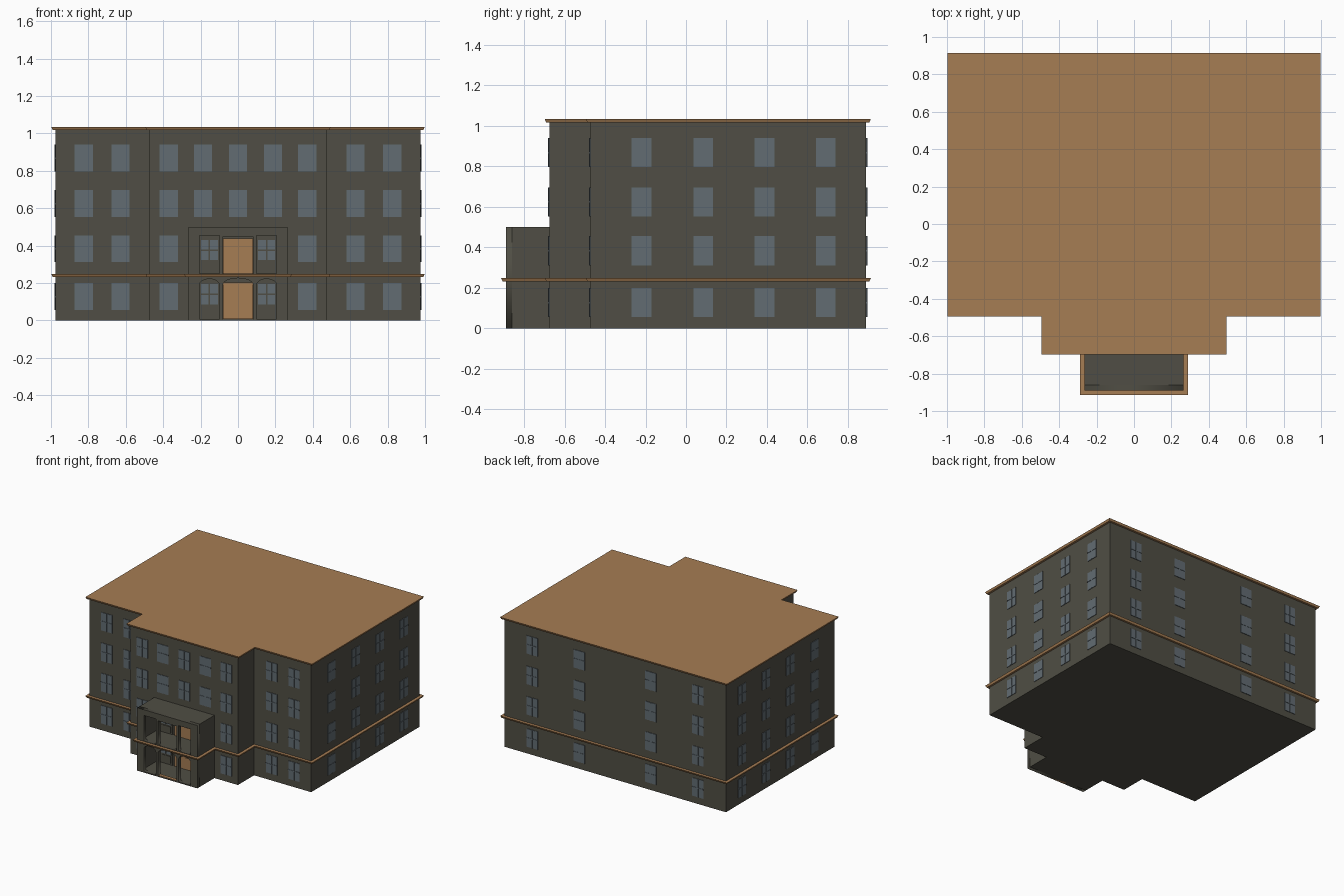
import bpy, bmesh, math

if "Cube" in bpy.data.objects:
    bpy.data.objects.remove(bpy.data.objects["Cube"])


def material(name, rgb):
    m = bpy.data.materials.new(name)
    m.diffuse_color = (*rgb, 1)
    m.use_nodes = True
    m.node_tree.nodes["Principled BSDF"].inputs["Base Color"].default_value = m.diffuse_color
    return m


WALL = material("dark stone", (0.080, 0.076, 0.058))
TRIM = material("brown trim", (0.38, 0.205, 0.088))
GLASS = material("blue grey glass", (0.122, 0.150, 0.170))


def finish(bm, name, mat):
    bmesh.ops.recalc_face_normals(bm, faces=bm.faces)
    me = bpy.data.meshes.new(name)
    bm.to_mesh(me)
    bm.free()
    me.materials.append(mat)
    ob = bpy.data.objects.new(name, me)
    bpy.context.collection.objects.link(ob)
    return ob


def add_box(bm, x0, x1, y0, y1, z0, z1):
    verts = bmesh.ops.create_cube(bm, size=1)["verts"]
    for v in verts:
        v.co = ((x0 + x1) / 2 + v.co.x * (x1 - x0),
                (y0 + y1) / 2 + v.co.y * (y1 - y0),
                (z0 + z1) / 2 + v.co.z * (z1 - z0))


def boxes(name, mat, items):
    bm = bmesh.new()
    for b in items:
        add_box(bm, *b)
    return finish(bm, name, mat)


BACK, WING, BAY, PORCH = 0.89, -0.472, -0.675, -0.89


def footprint(d, porch=False):
    """Stepped plan outline pushed out by d, mirrored about x = 0."""
    half = [(0.975 + d, BACK + d), (0.975 + d, WING - d),
            (0.472 + d, WING - d), (0.472 + d, BAY - d)]
    if porch:
        half += [(0.265 + d, BAY - d), (0.265 + d, PORCH - d)]
    return half + [(-x, y) for x, y in reversed(half)]


def prism(name, mat, lower, upper, z0, z1):
    bm = bmesh.new()
    a = [bm.verts.new((x, y, z0)) for x, y in lower]
    b = [bm.verts.new((x, y, z1)) for x, y in upper]
    n = len(a)
    for i in range(n):
        j = (i + 1) % n
        bm.faces.new((a[i], a[j], b[j], b[i]))
    bm.faces.new(a)
    bm.faces.new(b)
    return finish(bm, name, mat)


# Main mass, roof and string course
prism("main_walls", WALL, footprint(0), footprint(0), 0, 1.02)
prism("roof", TRIM, footprint(0.016), footprint(0.023), 1.018, 1.034)
prism("string_course", TRIM, footprint(0.015, True), footprint(0.023, True), 0.232, 0.248)

# Windows: thin pane with slightly raised sash bars
ROWS = (0.127, 0.383, 0.625, 0.868)
HW, HH = 0.049, 0.072
pane_bm = bmesh.new()


def window(axis, sign, plane, u, z):
    parts = [(-HW, HW, -HH, HH, 0.004), (-0.004, 0.004, -HH, HH, 0.007),
             (-HW, HW, -0.004, 0.004, 0.007)]
    for a, b, c, d, t in parts:
        p, q = sorted((plane - sign * 0.002, plane + sign * t))
        if axis == "y":
            add_box(pane_bm, u + a, u + b, p, q, z + c, z + d)
        else:
            add_box(pane_bm, p, q, u + a, u + b, z + c, z + d)


for i, z in enumerate(ROWS):
    for x in (-0.825, -0.628, 0.628, 0.825):
        window("y", -1, WING, x, z)
    for x in (-0.37, -0.187, 0, 0.187, 0.37):
        if i > 1 or abs(x) > 0.3:
            window("y", -1, BAY, x, z)
    for x in (-0.73, -0.315, 0.315, 0.73):
        window("y", 1, BACK, x, z)
    for y in (-0.22, 0.085, 0.388, 0.69):
        window("x", 1, 0.975, y, z)
        window("x", -1, -0.975, y, z)
finish(pane_bm, "windows", GLASS)

# Porch side walls, floors and flat roof
boxes("porch_shell", WALL, [
    (-0.265, -0.235, PORCH + 0.03, BAY, 0, 0.47),
    (0.235, 0.265, PORCH + 0.03, BAY, 0, 0.47),
    (-0.265, 0.265, PORCH + 0.03, BAY, 0.47, 0.5),
    (-0.235, 0.235, PORCH + 0.01, BAY, 0.226, 0.251),
    (-0.265, 0.265, PORCH + 0.03, BAY, 0, 0.006)])


# Porch front wall with arched lower and square upper openings
def arch(cx, hw, z0, spring, top):
    pts = [(cx - hw, z0), (cx + hw, z0)]
    for k in range(9):
        t = math.pi * k / 8
        pts.append((cx + hw * math.cos(t), spring + (top - spring) * math.sin(t)))
    return pts


def rect(x0, x1, z0, z1):
    return [(x0, z0), (x1, z0), (x1, z1), (x0, z1)]


outlines = [rect(-0.265, 0.265, 0, 0.5),
            arch(0, 0.082, 0.008, 0.19, 0.226), rect(-0.082, 0.082, 0.251, 0.445)]
for s in (-1, 1):
    outlines.append(arch(s * 0.153, 0.053, 0.008, 0.19, 0.222))
    outlines.append(rect(s * 0.153 - 0.053, s * 0.153 + 0.053, 0.251, 0.455))
cu = bpy.data.curves.new("porch_front", "CURVE")
cu.dimensions, cu.fill_mode, cu.extrude = "2D", "BOTH", 0.015
for pts in outlines:
    sp = cu.splines.new("POLY")
    sp.points.add(len(pts) - 1)
    for p, (x, z) in zip(sp.points, pts):
        p.co = (x, z, 0, 1)
    sp.use_cyclic_u = True
cu.materials.append(WALL)
front = bpy.data.objects.new("porch_front", cu)
front.rotation_euler.x = math.pi / 2
front.location.y = PORCH + 0.015
bpy.context.collection.objects.link(front)
bpy.context.view_layer.objects.active = front
front.select_set(True)
bpy.ops.object.convert(target="MESH")

# Panelled double doors on both porch levels, and the brown step
door, panels, lights, frames = [], [], [], []
for z0, z1 in ((0.006, 0.202), (0.251, 0.438)):
    mid = z0 + (z1 - z0) * 0.52
    door.append((-0.079, 0.079, BAY - 0.01, BAY, z0, z1))
    for s in (-1, 1):
        xa, xb = sorted((s * 0.012, s * 0.064))
        for a, b in ((z0 + 0.02, mid - 0.008), (mid + 0.008, z1 - 0.014)):
            panels.append((xa, xb, BAY - 0.014, BAY - 0.009, a, b))
        # Side lights: framed two by two panes above a solid panel
        c = s * 0.153
        frames.append((c - 0.055, c + 0.055, BAY - 0.008, BAY, z0, z1 + 0.015))
        top = z1 - 0.003
        for dx in (-0.025, 0.025):
            for h in (top - 0.055, top - 0.113):
                lights.append((c + dx - 0.021, c + dx + 0.021, BAY - 0.012, BAY - 0.007, h, h + 0.05))
        frames.append((c - 0.04, c + 0.04, BAY - 0.012, BAY - 0.007, z0 + 0.012, top - 0.125))
boxes("porch_doors", TRIM, door)
boxes("door_panels", TRIM, panels)
boxes("side_light_frames", WALL, frames)
boxes("side_light_panes", GLASS, lights)
boxes("porch_step", TRIM, [(-0.08, 0.08, PORCH + 0.002, PORCH + 0.028, 0, 0.012)])
